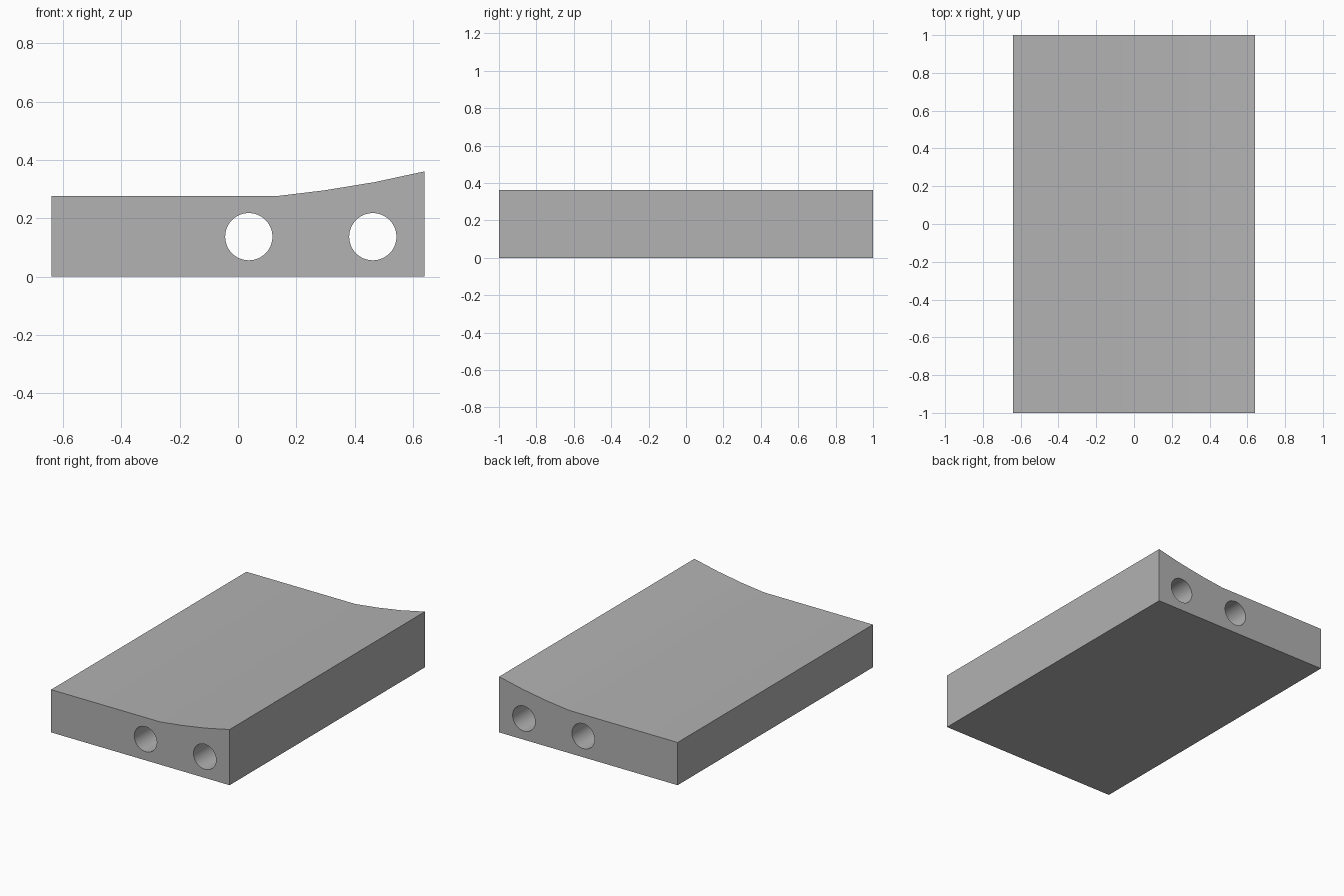
import bpy
import bmesh
from math import cos, sin, tau, radians
from mathutils import Vector

cube = bpy.data.objects.get("Cube")
if cube:
    bpy.data.objects.remove(cube, do_unlink=True)

HALF_LENGTH = 1.0
HOLE_RADIUS = 0.081
HOLE_CENTRES = [(0.037, 0.137), (0.462, 0.137)]
HOLE_SIDES = 48

# Outline of the end face: flat top that curves up towards +x
OUTLINE = [(-0.64, 0), (0.64, 0), (0.64, 0.361), (0.468, 0.324),
           (0.297, 0.296), (0.14, 0.277), (-0.64, 0.277)]


def circle(centre, radius, sides):
    cx, cz = centre
    return [(cx + radius * cos(tau * i / sides), cz + radius * sin(tau * i / sides))
            for i in range(sides)]


def add_loop(bm, points):
    verts = [bm.verts.new((x, -HALF_LENGTH, z)) for x, z in points]
    return [bm.edges.new((a, b)) for a, b in zip(verts, verts[1:] + verts[:1])]


# Plain grey material
grey = bpy.data.materials.new("plain_grey")
grey.use_nodes = True
colour = (0.445, 0.445, 0.445, 1)
grey.diffuse_color = colour
grey.node_tree.nodes["Principled BSDF"].inputs["Base Color"].default_value = colour

# Block: end face with two holes, extruded from front to back
bm = bmesh.new()
edges = add_loop(bm, OUTLINE)
for centre in HOLE_CENTRES:
    edges += add_loop(bm, circle(centre, HOLE_RADIUS, HOLE_SIDES))
bmesh.ops.triangle_fill(bm, edges=edges, use_beauty=True, normal=Vector((0, -1, 0)))
extruded = bmesh.ops.extrude_face_region(bm, geom=bm.faces[:], use_keep_orig=True)
moved = [g for g in extruded["geom"] if isinstance(g, bmesh.types.BMVert)]
bmesh.ops.translate(bm, verts=moved, vec=(0, 2 * HALF_LENGTH, 0))
bmesh.ops.recalc_face_normals(bm, faces=bm.faces[:])

mesh = bpy.data.meshes.new("drilled_block")
bm.to_mesh(mesh)
bm.free()
mesh.materials.append(grey)
block = bpy.data.objects.new("drilled_block", mesh)
bpy.context.collection.objects.link(block)

# Smooth bores and top curve, sharp corners
bpy.ops.object.select_all(action="DESELECT")
block.select_set(True)
bpy.context.view_layer.objects.active = block
bpy.ops.object.shade_smooth_by_angle(angle=radians(30))
